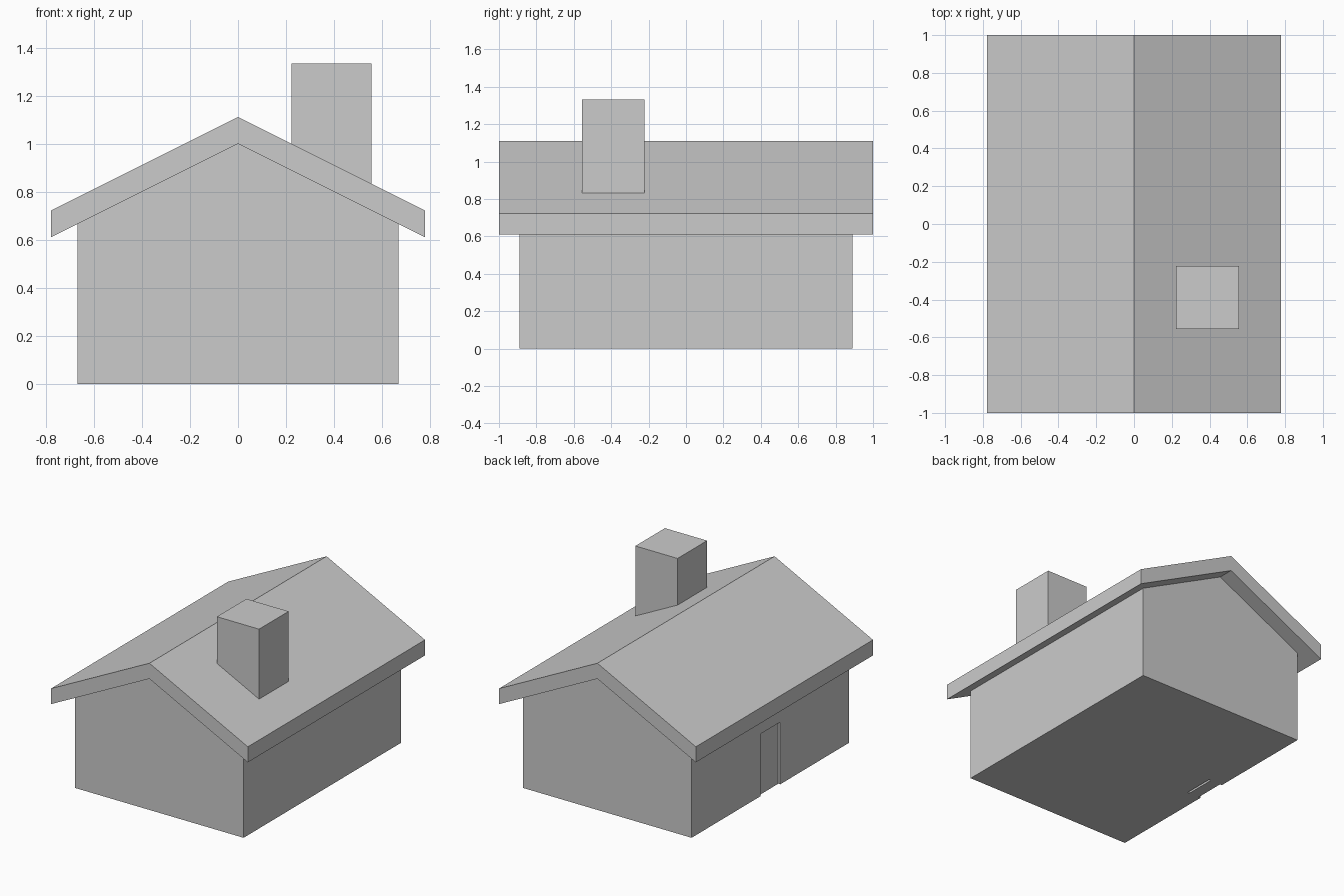
import bpy, bmesh
from mathutils import Vector

if "Cube" in bpy.data.objects:
    bpy.data.objects.remove(bpy.data.objects["Cube"])

U = 1 / 9  # design module


def prism(name, profile, y0, y1):
    """Extrude an (x, z) profile, given in modules, from y0 to y1."""
    bm = bmesh.new()
    face = bm.faces.new([bm.verts.new((x * U, y0 * U, z * U)) for x, z in profile])
    ext = bmesh.ops.extrude_face_region(bm, geom=[face])["geom"]
    bmesh.ops.translate(bm, vec=Vector((0, (y1 - y0) * U, 0)),
                        verts=[v for v in ext if isinstance(v, bmesh.types.BMVert)])
    bmesh.ops.recalc_face_normals(bm, faces=bm.faces)
    mesh = bpy.data.meshes.new(name)
    bm.to_mesh(mesh)
    bm.free()
    obj = bpy.data.objects.new(name, mesh)
    bpy.context.collection.objects.link(obj)
    return obj


def rect(x0, x1, z0, z1):
    return [(x0, z0), (x1, z0), (x1, z1), (x0, z1)]


# Gabled body
walls = prism("walls", [(-6, 0), (6, 0), (6, 6), (0, 9), (-6, 6)], -8, 8)

# Doorway cut into the left wall
cutter = prism("doorway_cutter", rect(-7, -5, -1, 4), -1, 1)
cutter.hide_render = True
cut = walls.modifiers.new("doorway", 'BOOLEAN')
cut.operation = 'DIFFERENCE'
cut.solver = 'EXACT'
cut.object = cutter
bpy.context.view_layer.objects.active = walls
bpy.ops.object.modifier_apply(modifier=cut.name)
bpy.data.objects.remove(cutter)

# Door leaf, slightly set back in the doorway
prism("door", rect(-5.86, -5.14, 0, 4), -1, 1)

# Overhanging roof slab
prism("roof", [(-7, 5.5), (0, 9), (7, 5.5), (7, 6.5), (0, 10), (-7, 6.5)], -9, 9)

# Chimney, its base following the roof slope
prism("chimney", [(2, 8.8), (5, 7.3), (5, 12), (2, 12)], -5, -2)
